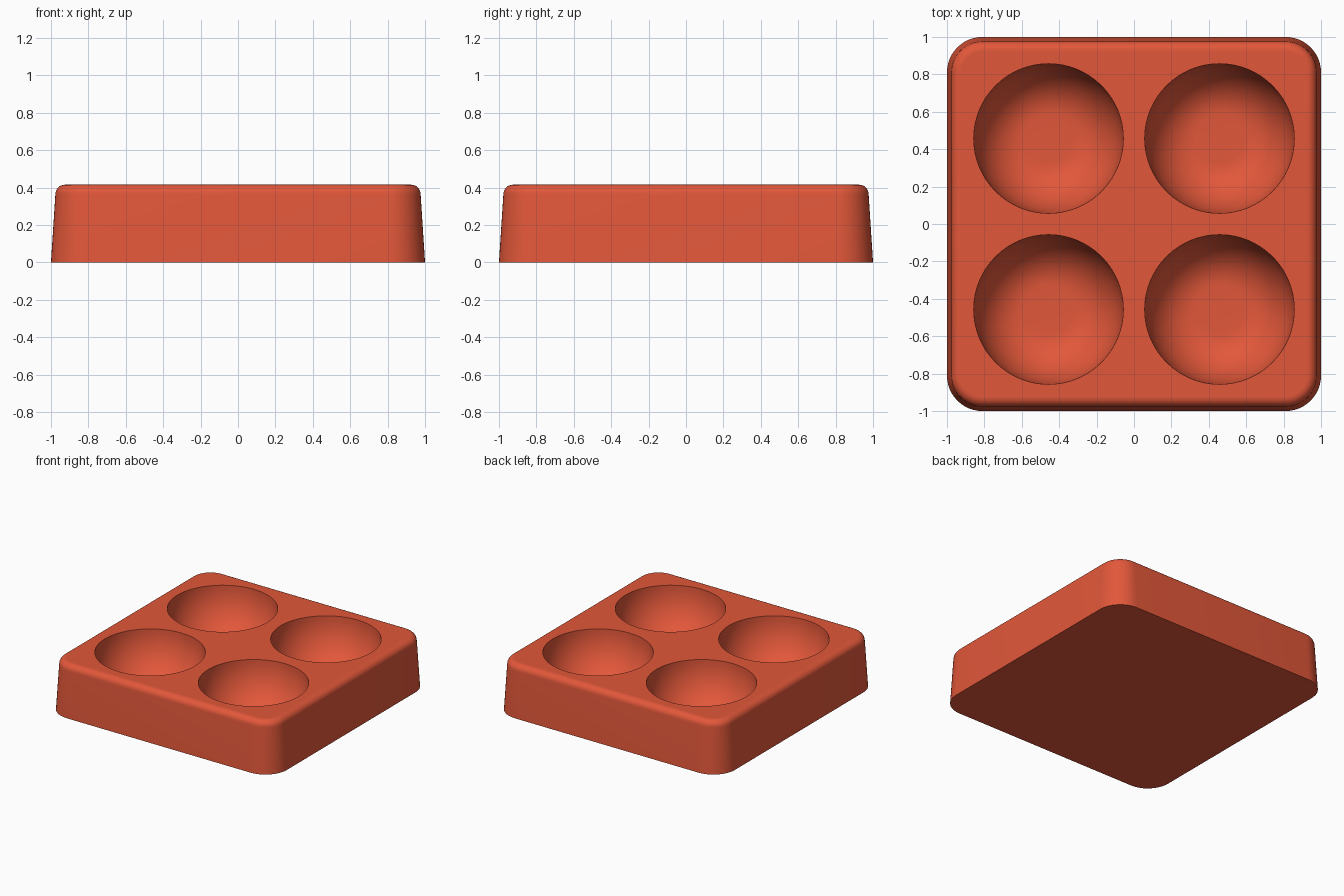
import bpy, bmesh
from math import sin, cos, pi

cube = bpy.data.objects.get("Cube")
if cube:
    bpy.data.objects.remove(cube, do_unlink=True)

HEIGHT, FILLET, CORNER = 0.415, 0.05, 0.19
BOWL_R, BOWL_DEPTH, FLOOR_R, BOWL_X = 0.4, 0.345, 0.13, 0.457

clay = bpy.data.materials.new("terracotta_red")
clay.use_nodes = True
colour = (0.76, 0.096, 0.042, 1)
clay.diffuse_color = colour
clay.node_tree.nodes["Principled BSDF"].inputs["Base Color"].default_value = colour

bm = bmesh.new()


def rounded_square(half, z, steps=12):
    """Ring of vertices around a square with rounded corners."""
    radius = CORNER - (1 - half)
    ring = []
    for q, (sx, sy) in enumerate([(1, 1), (-1, 1), (-1, -1), (1, -1)]):
        for i in range(steps + 1):
            a = (q + i / steps) * pi / 2
            ring.append(bm.verts.new((sx * (half - radius) + radius * cos(a),
                                      sy * (half - radius) + radius * sin(a), z)))
    return ring


def circle(x, y, r, z, n=64):
    return [bm.verts.new((x + r * cos(2 * pi * i / n), y + r * sin(2 * pi * i / n), z))
            for i in range(n)]


def loft(rings):
    for a, b in zip(rings, rings[1:]):
        for i in range(len(a)):
            j = (i + 1) % len(a)
            bm.faces.new((a[i], a[j], b[j], b[i]))


def loop_edges(ring):
    return [bm.edges.get((ring[i - 1], ring[i])) for i in range(len(ring))]


# Outer shell: drafted sides, rounded top edge, flat base
shoulder = 0.976
profile = [(1, 0), (shoulder + 0.001, HEIGHT - FILLET - 0.01)]
for i in range(9):
    a = i / 8 * pi / 2
    profile.append((shoulder - FILLET * (1 - cos(a)), HEIGHT - FILLET * (1 - sin(a))))
profile.append((shoulder - FILLET - 0.006, HEIGHT))
shell = [rounded_square(h, z) for h, z in profile]
loft(shell)
bm.faces.new(shell[0][::-1])
top_edges = loop_edges(shell[-1])

# Four round bowls with curved walls and flat floors
for sx in (-1, 1):
    for sy in (-1, 1):
        x, y = sx * BOWL_X, sy * BOWL_X
        rings = []
        for i in range(17):
            a = i / 16 * pi / 2
            rings.append(circle(x, y, FLOOR_R + (BOWL_R - FLOOR_R) * cos(a),
                                HEIGHT - BOWL_DEPTH * sin(a)))
        loft(rings)
        bm.faces.new(rings[-1])
        top_edges += loop_edges(rings[0])

# Flat top around the bowls
bmesh.ops.triangle_fill(bm, edges=top_edges, use_beauty=True, normal=(0, 0, 1))
bmesh.ops.recalc_face_normals(bm, faces=bm.faces)

mesh = bpy.data.meshes.new("bowl_tray")
bm.to_mesh(mesh)
bm.free()
mesh.materials.append(clay)
tray = bpy.data.objects.new("bowl_tray", mesh)
bpy.context.collection.objects.link(tray)
bpy.ops.object.select_all(action='DESELECT')
tray.select_set(True)
bpy.context.view_layer.objects.active = tray
bpy.ops.object.shade_smooth_by_angle(angle=pi / 6)
